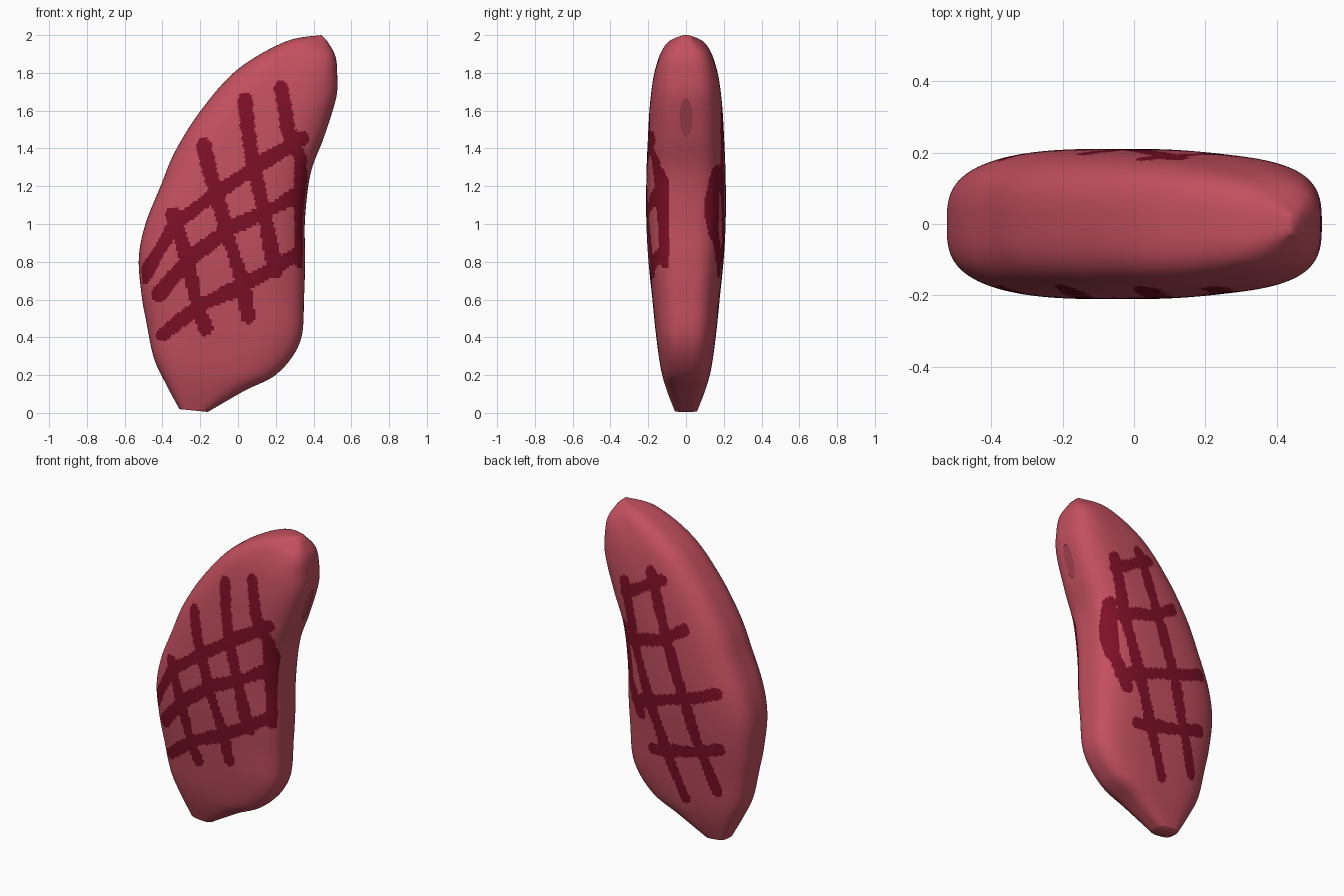
import bpy, bmesh, math
from mathutils import Vector, Matrix

if "Cube" in bpy.data.objects:
    bpy.data.objects.remove(bpy.data.objects["Cube"])

def material(name, rgb):
    m = bpy.data.materials.new(name)
    m.diffuse_color = (*rgb, 1)
    m.use_nodes = True
    m.node_tree.nodes["Principled BSDF"].inputs["Base Color"].default_value = m.diffuse_color
    return m

meat = material("meat_pink", (0.55, 0.08, 0.115))
char = material("grill_mark_dark_red", (0.21, 0.005, 0.02))
spot = material("edge_spot", (0.38, 0.055, 0.08))

# Slab stations: left x, left z, right x, right z, half thickness
STATIONS = [
    (-.31, .02, -.16, .005, .06), (-.38, .15, .03, .115, .105),
    (-.445, .29, .21, .21, .135), (-.485, .48, .33, .38, .16),
    (-.51, .62, .35, .62, .18), (-.525, .82, .355, .82, .2),
    (-.49, 1.0, .355, 1.03, .21), (-.41, 1.2, .385, 1.27, .21),
    (-.33, 1.39, .455, 1.46, .203), (-.19, 1.61, .52, 1.67, .19),
    (0, 1.82, .525, 1.80, .165), (.25, 1.965, .515, 1.89, .115),
    (.44, 2.0, .475, 1.965, .03)]

# Grill marks as polylines in x, z
FRONT = [
    [(-.18, 1.42), (-.12, 1.17), (-.05, .92), (.03, .68), (.055, .51)],
    [(.04, 1.66), (.07, 1.35), (.13, 1.1), (.17, .9), (.2, .75)],
    [(.23, 1.72), (.26, 1.5), (.33, 1.35), (.34, 1.0), (.335, .8)],
    [(-.34, 1.05), (-.27, .8), (-.21, .55), (-.17, .45)],
    [(.34, 1.45), (.1, 1.31), (-.12, 1.16), (-.33, 1.0), (-.5, .72)],
    [(.35, 1.18), (.18, 1.08), (-.05, .97), (-.27, .81), (-.42, .63)],
    [(.34, .86), (.15, .74), (-.05, .64), (-.22, .56), (-.4, .41)]]
BACK = [
    [(.3, 1.57), (.24, 1.24), (.12, .86), (.02, .56), (-.09, .27)],
    [(.12, 1.68), (.02, 1.38), (-.1, 1.03), (-.2, .7), (-.32, .37)],
    [(.32, 1.28), (.29, .95), (.2, .75)],
    [(.05, 1.65), (.3, 1.5)],
    [(-.12, 1.38), (.02, 1.28), (.31, 1.2)],
    [(-.34, 1.02), (-.1, .93), (.24, .82)],
    [(-.35, .66), (-.18, .6), (.12, .54)]]

def spline(pts, t):
    i = min(int(t), len(pts) - 2)
    f = t - i
    a, b, c, d = (pts[max(0, min(len(pts) - 1, i + k))] for k in (-1, 0, 1, 2))
    return [.5 * (2*q + (r - p)*f + (2*p - 5*q + 4*r - s)*f*f + (3*q - p - 3*r + s)*f**3)
            for p, q, r, s in zip(a, b, c, d)]

def near(lines, x, z, radius):
    for line in lines:
        for (ax, az), (bx, bz) in zip(line, line[1:]):
            dx, dz = bx - ax, bz - az
            k = ((x - ax)*dx + (z - az)*dz) / (dx*dx + dz*dz)
            k = max(0, min(1, k))
            if (x - ax - k*dx)**2 + (z - az - k*dz)**2 < radius*radius:
                return True
    return False

# Meat slab: rounded sections lofted along its length
ROWS, SIDES, POWER = 180, 200, 3.1
bm = bmesh.new()
rings = []
for r in range(ROWS + 1):
    lx, lz, rx, rz, h = spline(STATIONS, (len(STATIONS) - 1) * r / ROWS)
    ring = []
    for s in range(SIDES):
        a = 2 * math.pi * s / SIDES
        u = math.cos(a)
        w = max(0, 1 - abs(u)**POWER) ** (1 / POWER)
        y = h * w * (1 if s <= SIDES // 2 else -1)
        k = (u + 1) / 2
        ring.append(bm.verts.new((lx + (rx - lx)*k, y, lz + (rz - lz)*k)))
    rings.append(ring)
for lo, hi in zip(rings, rings[1:]):
    for s in range(SIDES):
        n = (s + 1) % SIDES
        bm.faces.new((lo[s], lo[n], hi[n], hi[s]))
bm.faces.new(rings[0][::-1])
bm.faces.new(rings[-1])
bmesh.ops.recalc_face_normals(bm, faces=bm.faces[:])

# Grill marks painted on the two broad sides
for f in bm.faces:
    f.smooth = True
    c = f.calc_center_median()
    if abs(c.y) > 0.09:
        radius = .038 + .006*math.sin(17*c.x + 2) * math.sin(13*c.z)
        if near(FRONT if c.y < 0 else BACK, c.x, c.z, radius):
            f.material_index = 1

def add_object(name, bm, mats):
    me = bpy.data.meshes.new(name)
    bm.to_mesh(me)
    bm.free()
    for m in mats:
        me.materials.append(m)
    ob = bpy.data.objects.new(name, me)
    bpy.context.collection.objects.link(ob)
    return ob

add_object("meat_slab", bm, [meat, char])

# Small oval spot on the narrow right edge
bm = bmesh.new()
rot = Vector((.955, 0, -.296)).to_track_quat('Z', 'Y').to_matrix().to_4x4()
bmesh.ops.create_circle(bm, cap_ends=True, segments=24, radius=1)
for v in bm.verts:
    along = Vector((.296, 0, .955)) * (.108 * v.co.x)
    v.co = Vector((.494, 0, 1.563)) + along + Vector((0, .034 * v.co.y, 0))
bmesh.ops.recalc_face_normals(bm, faces=bm.faces[:])
for f in bm.faces:
    f.normal_update()
    if f.normal.x < 0:
        f.normal_flip()
add_object("edge_spot", bm, [spot])
